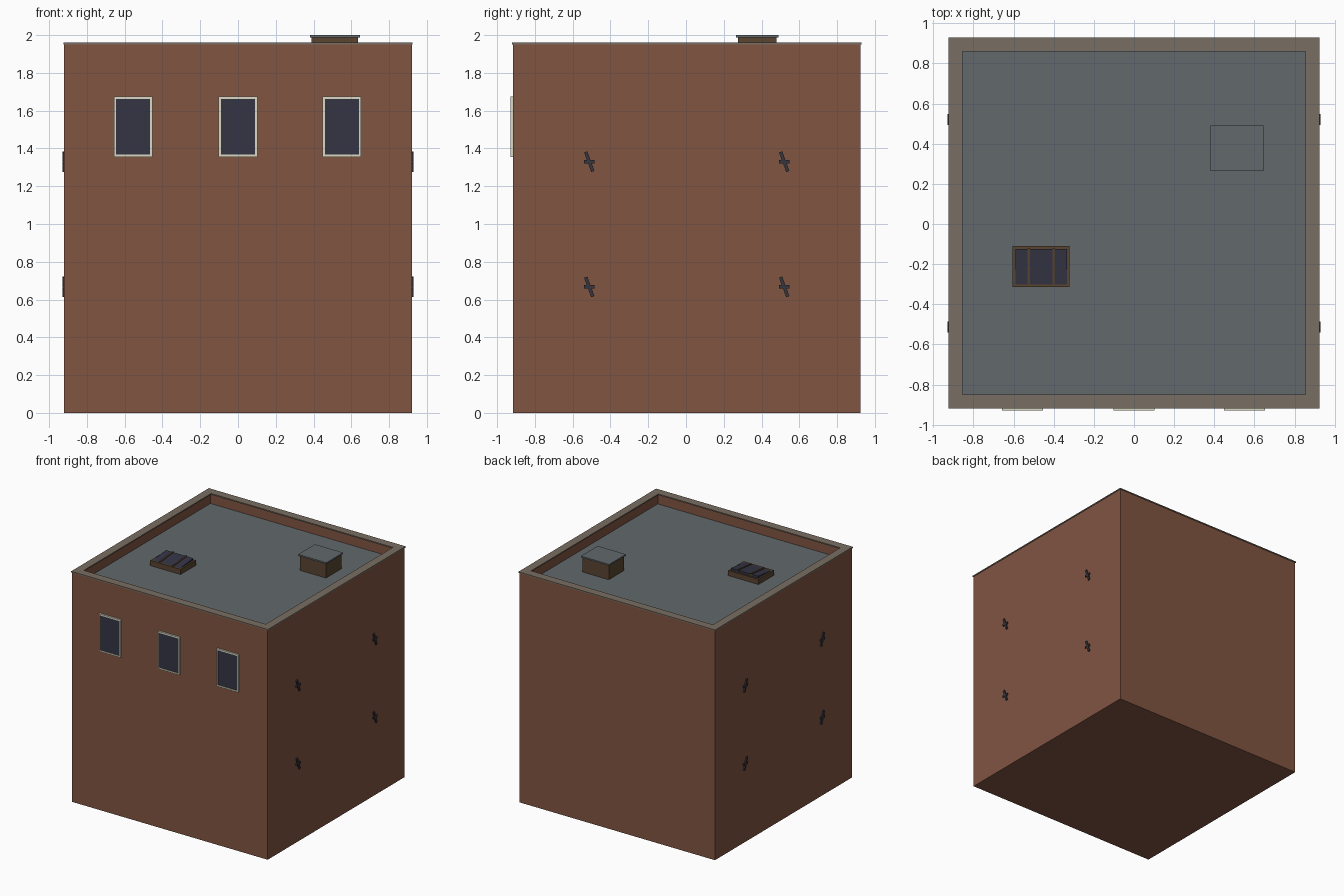
import bpy, bmesh
from math import radians
from mathutils import Matrix

if "Cube" in bpy.data.objects:
    bpy.data.objects.remove(bpy.data.objects["Cube"])


def material(name, *rgb):
    m = bpy.data.materials.new(name)
    m.use_nodes = True
    m.diffuse_color = (*rgb, 1)
    m.node_tree.nodes["Principled BSDF"].inputs["Base Color"].default_value = (*rgb, 1)
    return m


BRICK = material("brick", 0.22, 0.09, 0.055)
STONE = material("coping stone", 0.19, 0.155, 0.122)
FELT = material("roof felt", 0.122, 0.138, 0.147)
WOOD = material("dark wood", 0.10, 0.058, 0.03)
CREAM = material("cream paint", 0.72, 0.70, 0.56)
GLASS = material("dark glass", 0.035, 0.035, 0.06)
IRON = material("black iron", 0.035, 0.035, 0.05)


def finish(name, bm, *mats):
    bmesh.ops.recalc_face_normals(bm, faces=bm.faces)
    mesh = bpy.data.meshes.new(name)
    bm.to_mesh(mesh)
    bm.free()
    for m in mats:
        mesh.materials.append(m)
    ob = bpy.data.objects.new(name, mesh)
    bpy.context.collection.objects.link(ob)
    return ob


def add_box(bm, x, y, z, turn=0):
    """Box from three (low, high) ranges, turned about x through its centre."""
    mid = [(a + b) / 2 for a, b in (x, y, z)]
    size = [b - a for a, b in (x, y, z)]
    mat = Matrix.Translation(mid) @ Matrix.Rotation(turn, 4, "X") @ Matrix.Diagonal((*size, 1))
    return bmesh.ops.create_cube(bm, size=1, matrix=mat)["verts"]


def box(name, mat, x, y, z):
    bm = bmesh.new()
    add_box(bm, x, y, z)
    return finish(name, bm, mat)


def top_face(bm):
    return max(bm.faces, key=lambda f: f.calc_center_median().z)


def sink_top(bm, border, depth):
    """Inset the top face and push it down to leave a raised rim."""
    bm.normal_update()
    floor = top_face(bm)
    bmesh.ops.inset_region(bm, faces=[floor], thickness=border)
    side = bmesh.ops.extrude_face_region(bm, geom=[floor])
    floor_verts = [v for v in side["geom"] if isinstance(v, bmesh.types.BMVert)]
    floor_faces = [f for f in side["geom"] if isinstance(f, bmesh.types.BMFace)]
    if floor.is_valid:
        bmesh.ops.delete(bm, geom=[floor], context="FACES_ONLY")
    bmesh.ops.translate(bm, verts=floor_verts, vec=(0, 0, -depth))
    return floor_faces


# Brick walls with the sunken flat roof
bm = bmesh.new()
add_box(bm, (-0.92, 0.92), (-0.915, 0.925), (0, 1.95))
for f in sink_top(bm, 0.065, 0.087):
    f.material_index = 1
finish("walls_and_roof", bm, BRICK, FELT)


# Rectangular rings: coping, window frames and skylight kerb
def ring(bm, x, y, z, border):
    """Rectangular ring lying in the xy plane."""
    add_box(bm, x, (y[0], y[0] + border), z)
    add_box(bm, x, (y[1] - border, y[1]), z)
    inner = (y[0] + border, y[1] - border)
    add_box(bm, (x[0], x[0] + border), inner, z)
    add_box(bm, (x[1] - border, x[1]), inner, z)


bm = bmesh.new()
ring(bm, (-0.925, 0.925), (-0.92, 0.93), (1.95, 1.96), 0.07)
finish("coping", bm, STONE)

# Roof hatch
box("hatch_base", WOOD, (0.39, 0.635), (0.275, 0.48), (1.86, 1.988))
box("hatch_lid", FELT, (0.38, 0.645), (0.265, 0.49), (1.988, 2.0))

# Skylight: kerb, sloping glass and glazing bars
SX, SY = (-0.605, -0.32), (-0.315, -0.11)
bm = bmesh.new()
ring(bm, SX, SY, (1.86, 1.907), 0.014)
finish("skylight_kerb", bm, WOOD)


def slope(bm, verts, rise):
    """Lift the rear upper edge of a box."""
    z = max(v.co.z for v in verts)
    y = max(v.co.y for v in verts)
    for v in verts:
        if v.co.z > z - 0.001 and v.co.y > y - 0.001:
            v.co.z += rise


bm = bmesh.new()
slope(bm, add_box(bm, (-0.591, -0.334), (-0.301, -0.124), (1.87, 1.907)), 0.018)
finish("skylight_glass", bm, GLASS)
bm = bmesh.new()
for x in (-0.525, -0.4):
    slope(bm, add_box(bm, (x - 0.006, x + 0.006), (-0.304, -0.121), (1.88, 1.913)), 0.018)
finish("skylight_bars", bm, WOOD)

# Front windows
for label, x in (("right", -0.555), ("middle", 0), ("left", 0.55)):
    bm = bmesh.new()
    ring(bm, (x - 0.102, x + 0.102), (1.355, 1.675), (0.91, 0.93), 0.012)
    bmesh.ops.rotate(bm, verts=bm.verts, matrix=Matrix.Rotation(radians(90), 3, "X"))
    finish(f"{label}_window_frame", bm, CREAM)
    box(f"{label}_window_glass", GLASS, (x - 0.092, x + 0.092), (-0.925, -0.91), (1.365, 1.665))

# Iron wall anchors on both sides
for label, side in (("left", 1), ("right", -1)):
    bm = bmesh.new()
    xs = sorted((side * 0.91, side * 0.93))
    for y in (-0.512, 0.52):
        for z in (0.667, 1.33):
            add_box(bm, xs, (y - 0.009, y + 0.009), (z - 0.055, z + 0.055), radians(20))
            add_box(bm, xs, (y - 0.027, y + 0.027), (z - 0.009, z + 0.009))
    finish(f"{label}_wall_anchors", bm, IRON)
